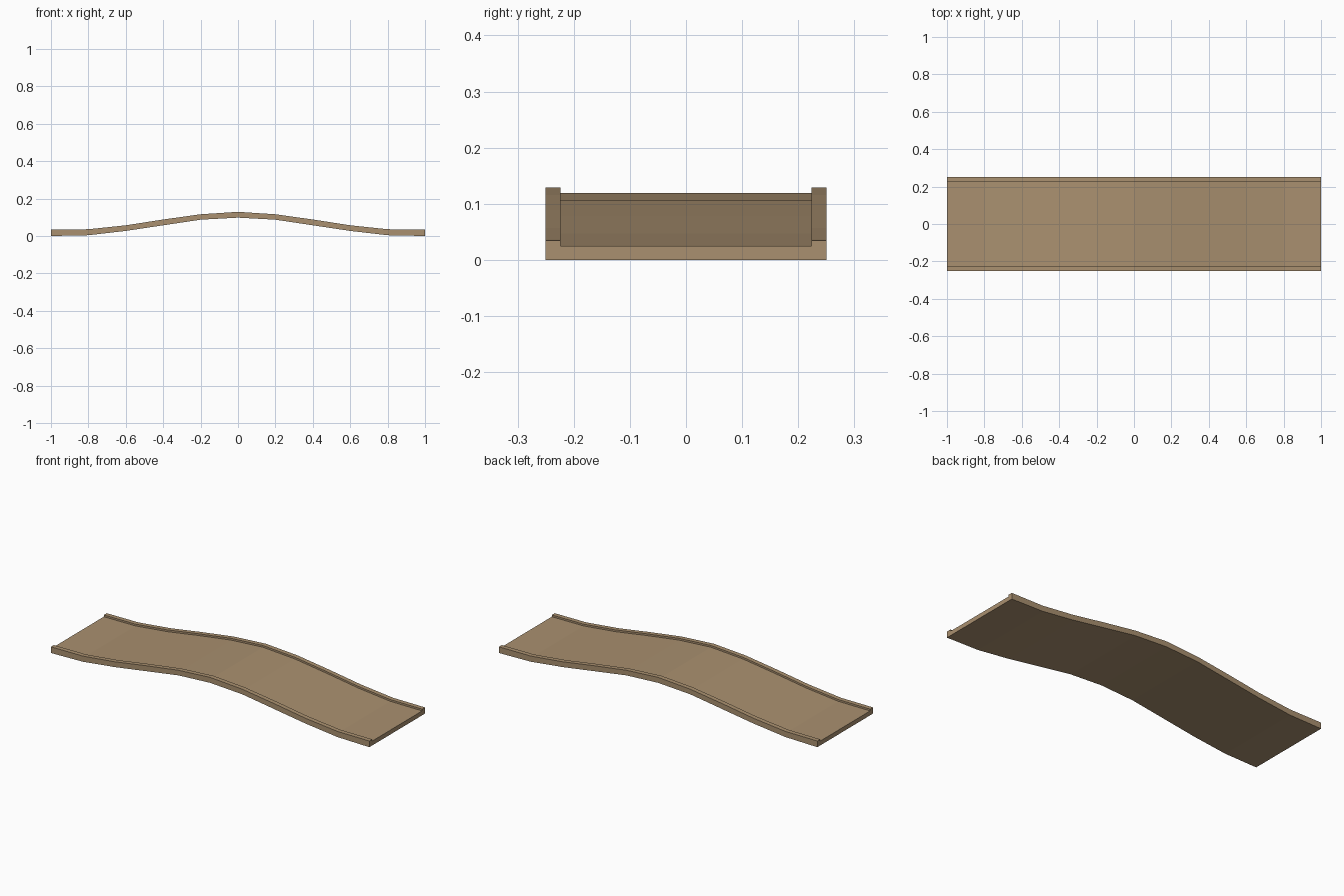
import bpy, bmesh

if "Cube" in bpy.data.objects:
    bpy.data.objects.remove(bpy.data.objects["Cube"])

wood = bpy.data.materials.new("light wood")
wood.diffuse_color = (0.40, 0.28, 0.16, 1)
wood.use_nodes = True
wood.node_tree.nodes["Principled BSDF"].inputs["Base Color"].default_value = wood.diffuse_color

# half of the arched profile: x, underside z, deck z, kerb top z
half = [(0.0, 0.098, 0.119, 0.129), (0.2, 0.087, 0.106, 0.116),
        (0.4, 0.057, 0.078, 0.088), (0.6, 0.027, 0.047, 0.057),
        (0.8, 0.004, 0.026, 0.036), (1.0, 0.0, 0.025, 0.035)]
stations = [(-x, b, d, k) for x, b, d, k in half[:0:-1]] + half
W, INNER = 0.25, 0.224

# one channel-shaped section swept along the arch
bm = bmesh.new()
rings = []
for x, b, d, k in stations:
    section = [(-W, b), (-INNER, b), (INNER, b), (W, b),
               (W, k), (INNER, k), (INNER, d),
               (-INNER, d), (-INNER, k), (-W, k)]
    rings.append([bm.verts.new((x, y, z)) for y, z in section])
for r, s in zip(rings, rings[1:]):
    for i in range(10):
        j = (i + 1) % 10
        bm.faces.new((r[i], r[j], s[j], s[i]))
# end caps
for ring in (rings[0], rings[-1]):
    bm.faces.new(ring)
bmesh.ops.recalc_face_normals(bm, faces=bm.faces)

mesh = bpy.data.meshes.new("bridge_deck")
bm.to_mesh(mesh)
bm.free()
mesh.materials.append(wood)
deck = bpy.data.objects.new("bridge_deck", mesh)
bpy.context.collection.objects.link(deck)
